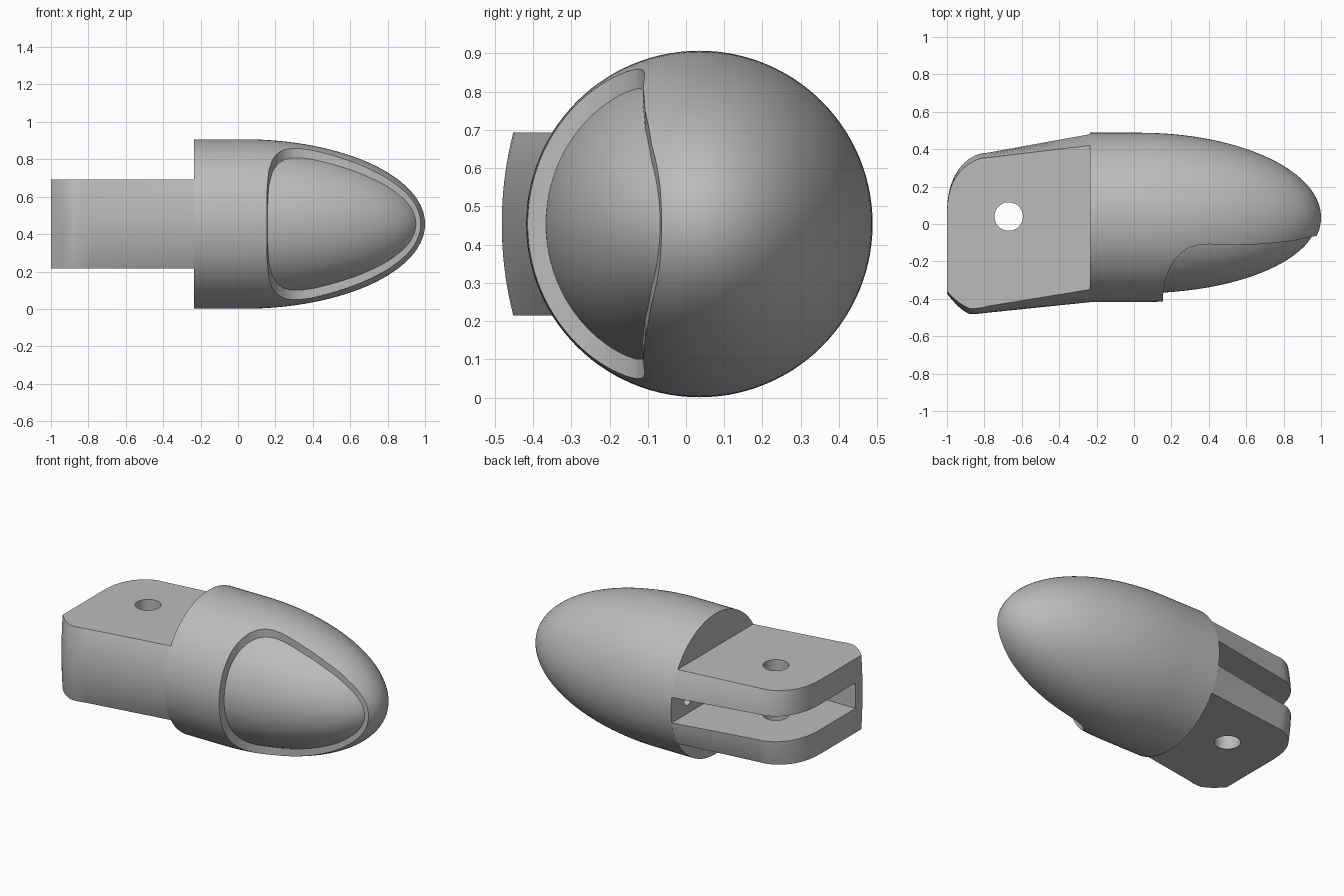
import bpy, bmesh, math
from mathutils import Matrix

if "Cube" in bpy.data.objects:
    bpy.data.objects.remove(bpy.data.objects["Cube"])

CY, CZ, R = 0.035, 0.454, 0.453      # finger axis and radius
BACK, TIP, START = -0.235, 1.0, 0.03  # rear cap, tip, start of the dome
HALF = 0.239                          # half thickness of the hinge tongue

grey = bpy.data.materials.new("plain grey")
grey.use_nodes = True
grey.diffuse_color = (0.5, 0.5, 0.5, 1)
grey.node_tree.nodes["Principled BSDF"].inputs["Base Color"].default_value = (0.5, 0.5, 0.5, 1)


def make(name, bm):
    bmesh.ops.recalc_face_normals(bm, faces=bm.faces)
    mesh = bpy.data.meshes.new(name)
    bm.to_mesh(mesh)
    bm.free()
    mesh.materials.append(grey)
    ob = bpy.data.objects.new(name, mesh)
    bpy.context.collection.objects.link(ob)
    return ob


def loft(name, rings):
    bm = bmesh.new()
    loops = [[bm.verts.new(p) for p in ring] for ring in rings]
    n = len(loops[0])
    for a, b in zip(loops, loops[1:]):
        for i in range(n):
            j = (i + 1) % n
            bm.faces.new((a[i], a[j], b[j], b[i]))
    bm.faces.new(loops[0])
    bm.faces.new(loops[-1])
    return make(name, bm)


def dome(name, back, start, tip, radius, seg=112, steps=40):
    # straight barrel followed by half an ellipsoid along x
    profile = [(back, radius)]
    for i in range(steps):
        a = math.pi / 2 * i / (steps - 0.4)
        profile.append((start + (tip - start) * math.sin(a), radius * math.cos(a)))
    turn = [2 * math.pi * k / seg for k in range(seg)]
    return loft(name, [[(x, CY + r * math.cos(t), CZ + r * math.sin(t)) for t in turn]
                       for x, r in profile])


def cylinder(name, radius, depth, matrix, seg=48):
    bm = bmesh.new()
    bmesh.ops.create_cone(bm, cap_ends=True, segments=seg, radius1=radius,
                          radius2=radius, depth=depth, matrix=matrix)
    return make(name, bm)


def cut(target, cutter):
    cutter.hide_render = True
    mod = target.modifiers.new("cut", "BOOLEAN")
    mod.operation = "DIFFERENCE"
    mod.solver = "EXACT"
    mod.object = cutter
    bpy.context.view_layer.objects.active = target
    bpy.ops.object.modifier_apply(modifier=mod.name)
    bpy.data.objects.remove(cutter)


# Finger tip with a recess for the nail
body = dome("finger_body", BACK, START, TIP, R)
edge = [(0.155, -0.7), (0.155, -0.38), (0.165, -0.31), (0.185, -0.25), (0.215, -0.195),
        (0.25, -0.155), (0.29, -0.128), (0.34, -0.113), (0.4, -0.108), (0.55, -0.112),
        (0.7, -0.107), (0.85, -0.09), (0.95, -0.068), (1.1, -0.045), (1.1, -0.7)]
cut(body, loft("nail_cutter", [[(x, y, z) for x, y in edge] for z in (-0.2, 1.1)]))

# Small cord hole in the rear cap
cut(body, cylinder("cord_cutter", 0.03, 0.6,
                   Matrix.Translation((BACK, 0.32, CZ)) @ Matrix.Rotation(math.pi / 2, 4, "Y")))

# Nail bed, a slightly smaller dome showing in the recess
nail = dome("nail_bed", 0.1, START, 0.982, 0.405)


# Hinge tongue: x, front edge, front bulge, back edge, back bulge
def side(crest, bulge, z):
    rad = (HALF ** 2 + bulge ** 2) / (2 * bulge)
    return crest - rad + math.sqrt(rad ** 2 - z ** 2)


stations = [(BACK, 0.418, 0.068, 0.488, 0.068), (-0.78, 0.474, 0.035, 0.385, 0.03)]
for i in range(1, 11):
    a = math.pi / 2 * i / 10
    x = -0.78 - 0.22 * math.sin(a)
    front = 0.474 + 0.01 * min(1, (-0.78 - x) / 0.09)
    if x < -0.87:
        front -= 0.112 * ((-0.87 - x) / 0.13) ** 1.5
    bulge = 0.03 if x > -0.9 else 0.03 - 0.018 * (-0.9 - x) / 0.1
    stations.append((x, front, bulge, 0.06 + 0.325 * math.cos(a) ** 0.9, bulge))

levels = [HALF * (k / 8 - 1) for k in range(17)]
tongue = loft("hinge_tongue", [
    [(x, -side(f, fb, z), CZ + z) for z in levels] +
    [(x, side(b, bb, z), CZ + z) for z in reversed(levels)]
    for x, f, fb, b, bb in stations])

# Slot open to the end and the back, then the pin hole
slot = [(-1.2, -0.3), (-0.2, -0.3), (-0.2, 0.7), (-1.2, 0.7)]
cut(tongue, loft("slot_cutter", [[(x, y, CZ + z) for x, y in slot] for z in (-0.082, 0.082)]))
cut(tongue, cylinder("pin_cutter", 0.076, 2, Matrix.Translation((-0.67, 0.04, CZ))))

# Smooth shading with crisp edges
bpy.ops.object.select_all(action="DESELECT")
for ob in (body, nail, tongue):
    ob.select_set(True)
bpy.context.view_layer.objects.active = body
bpy.ops.object.shade_smooth_by_angle(angle=math.radians(30))
